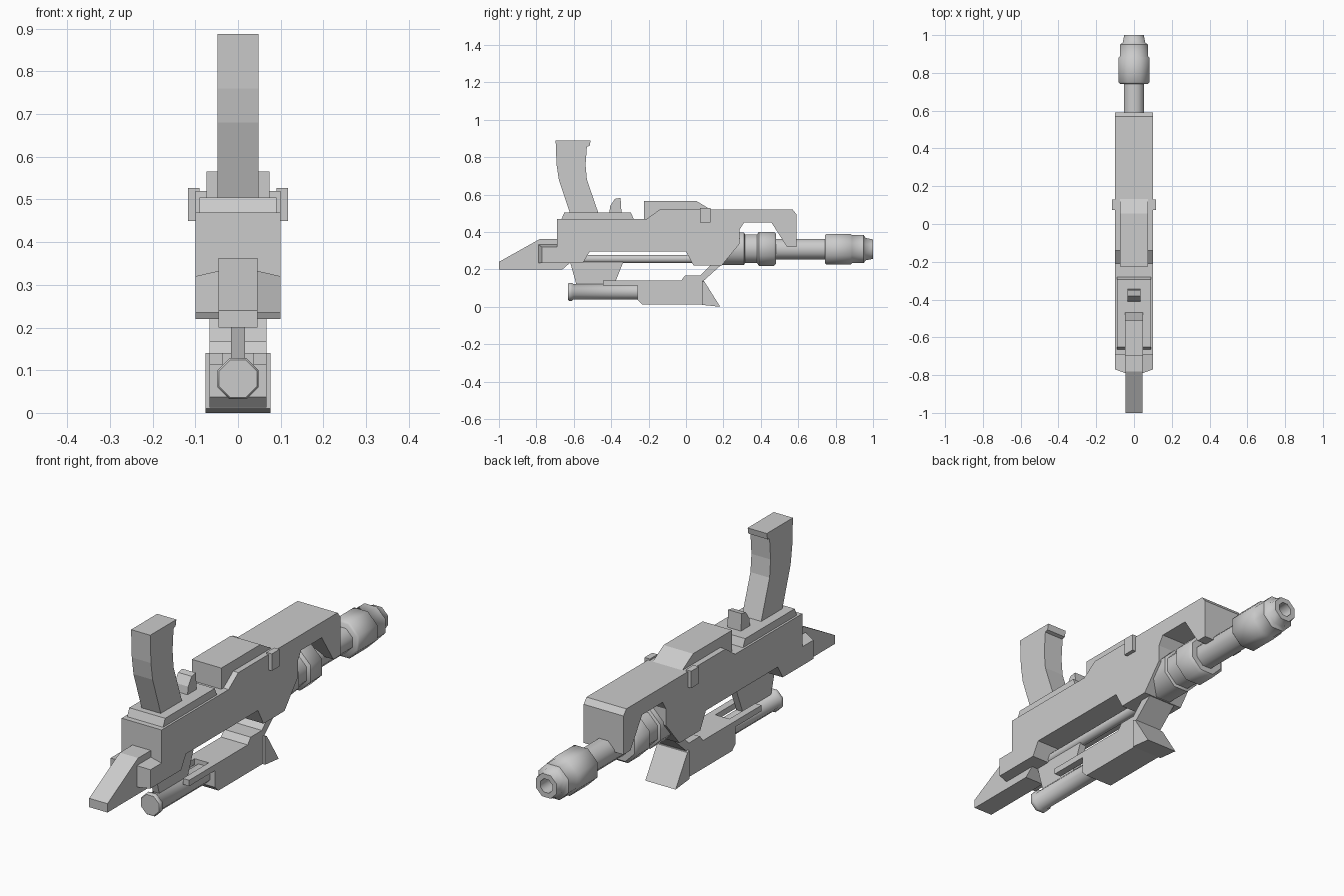
import bpy, bmesh, math

cube = bpy.data.objects.get("Cube")
if cube:
    bpy.data.objects.remove(cube, do_unlink=True)

grey = bpy.data.materials.new("plain_grey")
grey.use_nodes = True
colour = (0.6, 0.6, 0.6, 1)
grey.diffuse_color = colour
grey.node_tree.nodes["Principled BSDF"].inputs["Base Color"].default_value = colour


def finish(name, bm, smooth=False):
    bmesh.ops.recalc_face_normals(bm, faces=bm.faces)
    mesh = bpy.data.meshes.new(name)
    bm.to_mesh(mesh)
    bm.free()
    mesh.materials.append(grey)
    obj = bpy.data.objects.new(name, mesh)
    bpy.context.collection.objects.link(obj)
    if smooth:
        bpy.ops.object.select_all(action='DESELECT')
        obj.select_set(True)
        bpy.context.view_layer.objects.active = obj
        bpy.ops.object.shade_smooth_by_angle(angle=math.radians(46))
    return obj


def prism(name, profile, x0, x1, smooth=False):
    """Extrude a side profile of (y, z) points from x0 to x1."""
    bm = bmesh.new()
    face = bm.faces.new([bm.verts.new((x0, y, z)) for y, z in profile])
    new = bmesh.ops.extrude_face_region(bm, geom=[face])["geom"]
    verts = [v for v in new if isinstance(v, bmesh.types.BMVert)]
    bmesh.ops.translate(bm, verts=verts, vec=(x1 - x0, 0, 0))
    return finish(name, bm, smooth)


def slab(name, profile, half):
    return prism(name, profile, -half, half)


def box(y0, y1, z0, z1):
    return [(y0, z0), (y1, z0), (y1, z1), (y0, z1)]


def lathe(name, profile, axis_z, sides=8):
    """Turn (y, radius) points around a lengthwise axis."""
    bm = bmesh.new()
    rings = []
    for y, r in profile:
        r /= math.cos(math.pi / sides)
        turns = [(k + 0.5) * math.tau / sides for k in range(sides)]
        rings.append([bm.verts.new((r * math.cos(a), y, axis_z + r * math.sin(a)))
                      for a in turns])
    for a, b in zip(rings, rings[1:]):
        for k in range(sides):
            n = (k + 1) % sides
            bm.faces.new((a[k], a[n], b[n], b[k]))
    bm.faces.new(rings[0])
    bm.faces.new(rings[-1])
    return finish(name, bm, True)


# Main housing with arched front and raised underside
slab("main_body", [
    (-0.69, 0.235), (-0.69, 0.47), (-0.21, 0.47), (-0.14, 0.52), (0.57, 0.52),
    (0.59, 0.495), (0.59, 0.32), (0.54, 0.32), (0.457, 0.45), (0.31, 0.45),
    (0.285, 0.41), (0.285, 0.335), (0.19, 0.22), (0.04, 0.22), (0, 0.295),
    (-0.515, 0.295), (-0.55, 0.235)], 0.1)

# Rear stock
slab("stock", [(-1, 0.2), (-1, 0.24), (-0.78, 0.363), (-0.69, 0.363),
               (-0.62, 0.235), (-0.66, 0.2)], 0.046)

# Upper parts
slab("top_rail", [(-0.665, 0.47), (-0.65, 0.505), (-0.295, 0.505),
                  (-0.28, 0.47)], 0.09)
slab("upright_magazine", [
    (-0.62, 0.5), (-0.68, 0.68), (-0.692, 0.76), (-0.697, 0.888), (-0.51, 0.888),
    (-0.515, 0.86), (-0.53, 0.855), (-0.537, 0.76), (-0.53, 0.68),
    (-0.468, 0.5)], 0.048)
slab("small_hook", [(-0.41, 0.505), (-0.405, 0.54), (-0.38, 0.577),
                    (-0.35, 0.582), (-0.345, 0.505)], 0.034)
slab("upper_cover", [(-0.225, 0.46), (-0.225, 0.566), (0.055, 0.566),
                     (0.135, 0.518)], 0.074)

# Mirrored side details
for side, word in ((1, "left"), (-1, "right")):
    bm = bmesh.new()
    plan = [(0.04, -0.68), (0.1, -0.68), (0.1, -0.77), (0.04, -0.792)]
    low = [bm.verts.new((side * x, y, 0.235)) for x, y in plan]
    high = [bm.verts.new((side * x, y, 0.334 if x < 0.1 else 0.32)) for x, y in plan]
    bm.faces.new(low)
    bm.faces.new(high)
    for k in range(4):
        n = (k + 1) % 4
        bm.faces.new((low[k], low[n], high[n], high[k]))
    finish("rear_pad_" + word, bm)
    prism("side_lug_" + word, box(0.075, 0.13, 0.45, 0.527), side * 0.09, side * 0.117)
    prism("sight_rail_" + word, box(-0.445, -0.24, 0.113, 0.14),
          side * 0.035, side * 0.067)

# Barrel, shroud and hollow muzzle
lathe("barrel", [(0.1, 0.054), (0.8, 0.054)], 0.308)
lathe("barrel_shroud", [(0.08, 0.088), (0.31, 0.088), (0.315, 0.077), (0.38, 0.077),
                        (0.39, 0.091), (0.47, 0.091), (0.482, 0.08)], 0.31)
lathe("muzzle", [(0.742, 0.074), (0.75, 0.082), (0.88, 0.082), (0.887, 0.075),
                 (0.95, 0.075), (0.96, 0.06), (1, 0.052), (1, 0.03),
                 (0.93, 0.03)], 0.308)
lathe("inner_rod", [(-0.56, 0.022), (0.08, 0.022)], 0.256)

# Parts slung underneath
slab("rear_strut", [(-0.62, 0.24), (-0.335, 0.24), (-0.385, 0.115),
                    (-0.585, 0.115)], 0.016)
slab("front_bracket", [(-0.03, 0.135), (-0.005, 0.167), (0.075, 0.167), (0.135, 0.225),
                       (0.19, 0.225), (0.09, 0.135)], 0.067)
slab("lower_housing", [(-0.26, 0.14), (0.095, 0.14), (0.095, 0.013), (-0.235, 0.013),
                       (-0.26, 0.037)], 0.067)
slab("lower_wedge", [(0.085, 0.14), (0.098, 0.135), (0.183, 0), (0.085, 0.01)], 0.076)
lathe("lower_rod", [(-0.63, 0.044), (-0.625, 0.048), (-0.61, 0.048), (-0.602, 0.041),
                    (-0.24, 0.041)], 0.08)
